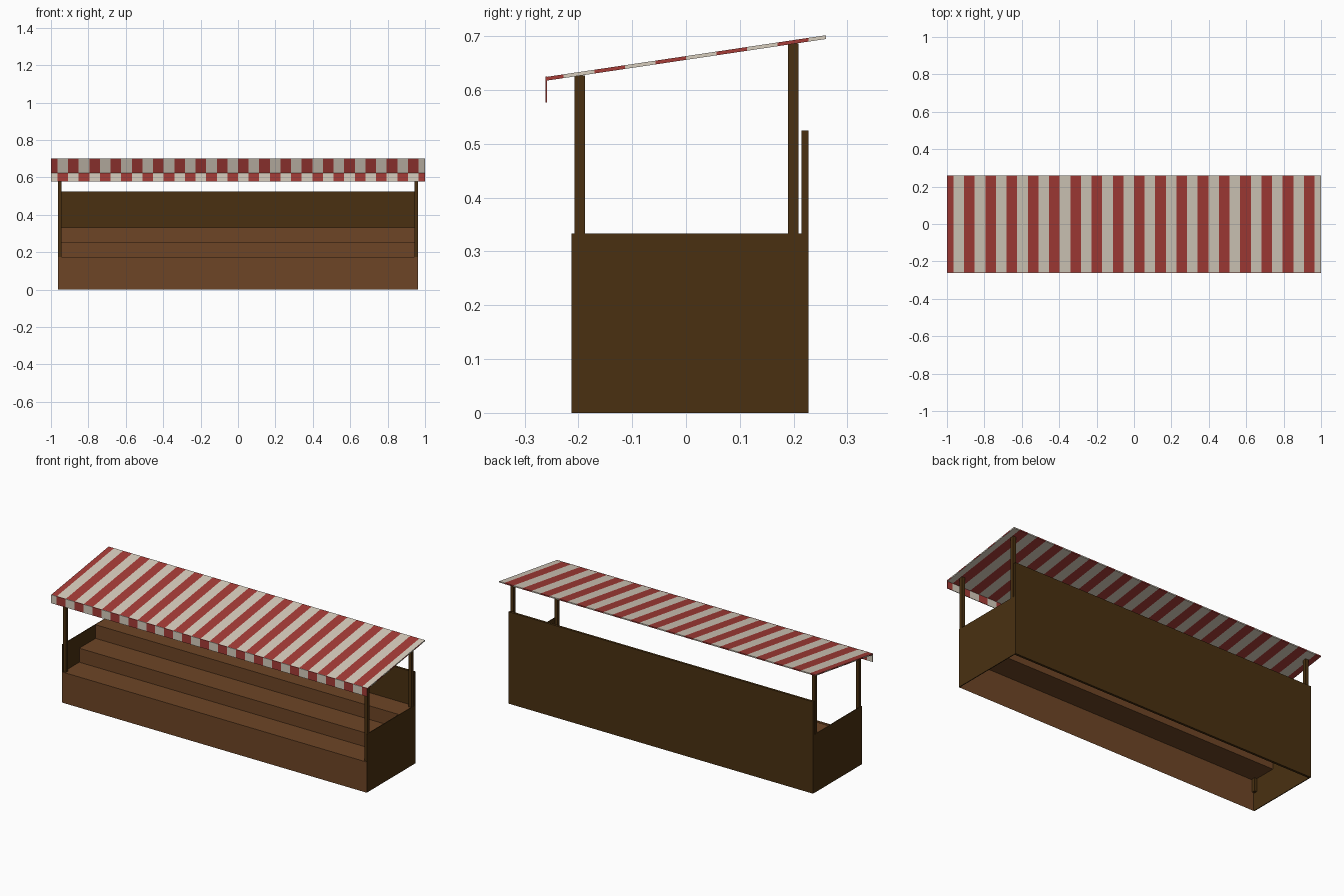
import bpy, bmesh, math

if "Cube" in bpy.data.objects:
    bpy.data.objects.remove(bpy.data.objects["Cube"])

def material(name, rgb):
    m = bpy.data.materials.new(name)
    m.diffuse_color = (*rgb, 1)
    m.use_nodes = True
    m.node_tree.nodes["Principled BSDF"].inputs["Base Color"].default_value = m.diffuse_color
    return m

RED = material("awning red", (0.38, 0.045, 0.038))
WHITE = material("awning cream", (0.68, 0.61, 0.51))
BROWN = material("shelf brown", (0.155, 0.060, 0.019))
DARK = material("dark wood", (0.068, 0.030, 0.0055))
W = 0.0568  # stripe width

def finish(name, bm, mats):
    me = bpy.data.meshes.new(name)
    bm.normal_update()
    bm.to_mesh(me)
    bm.free()
    for m in mats:
        me.materials.append(m)
    ob = bpy.data.objects.new(name, me)
    bpy.context.collection.objects.link(ob)
    return ob

def box_bm(lo, hi):
    bm = bmesh.new()
    bmesh.ops.create_cube(bm, size=1)
    for v in bm.verts:
        for i in range(3):
            v.co[i] = lo[i] if v.co[i] < 0 else hi[i]
    return bm

def box(name, lo, hi, mat):
    return finish(name, box_bm(lo, hi), [mat])

def cut(bm, axis, limit):
    # slice along every stripe boundary on the given axis
    n = int(limit / W)
    for k in range(-n, n + 1):
        co, no = [0, 0, 0], [0, 0, 0]
        co[axis], no[axis] = k * W, 1
        bmesh.ops.bisect_plane(bm, geom=bm.verts[:] + bm.edges[:] + bm.faces[:],
                               plane_co=co, plane_no=no)

# sloped striped roof, with stripes also running along its end edges
bm = box_bm((-1, -0.258, -0.0035), (1, 0.26, 0.0035))
cut(bm, 0, 1)
cut(bm, 1, 0.26)
bm.normal_update()
for f in bm.faces:
    c = f.calc_center_median()
    if abs(f.normal.x) > 0.9:
        f.material_index = (math.floor(c.y / W) + 1) % 2
    else:
        f.material_index = math.floor(c.x / W) % 2
for v in bm.verts:
    v.co.z += 0.6595 + v.co.y * 0.149
finish("awning_roof", bm, [RED, WHITE])

# hanging front flap, stripes offset from the roof
bm = box_bm((-1, -0.261, 0.577), (1, -0.258, 0.625))
cut(bm, 0, 1)
for f in bm.faces:
    f.material_index = (math.floor(f.calc_center_median().x / W) + 1) % 2
finish("awning_flap", bm, [RED, WHITE])

# stepped display shelves: open sheet, hollow underneath
profile = [(-0.213, 0), (-0.213, 0.175), (-0.064, 0.175), (-0.064, 0.255),
           (0.083, 0.255), (0.083, 0.333), (0.216, 0.333)]
bm = bmesh.new()
rows = [[bm.verts.new((x, y, z)) for y, z in profile] for x in (-0.963, 0.963)]
for i in range(len(profile) - 1):
    bm.faces.new((rows[0][i], rows[1][i], rows[1][i + 1], rows[0][i + 1]))
finish("display_steps", bm, [BROWN])

# back board
box("back_board", (-0.963, 0.215, 0), (0.963, 0.228, 0.525), DARK)

# side panels and posts, both sides
for s, side in ((-1, "left"), (1, "right")):
    def pair(name, x0, x1, y0, y1, z0, z1):
        xs = sorted((s * x0, s * x1))
        box(f"{side}_{name}", (xs[0], y0, z0), (xs[1], y1, z1), DARK)
    pair("side_panel", 0.959, 0.9635, -0.2125, 0.2155, 0, 0.3335)
    pair("front_post", 0.944, 0.963, -0.207, -0.188, 0.1, 0.627)
    pair("back_post", 0.944, 0.963, 0.190, 0.209, 0.1, 0.686)
